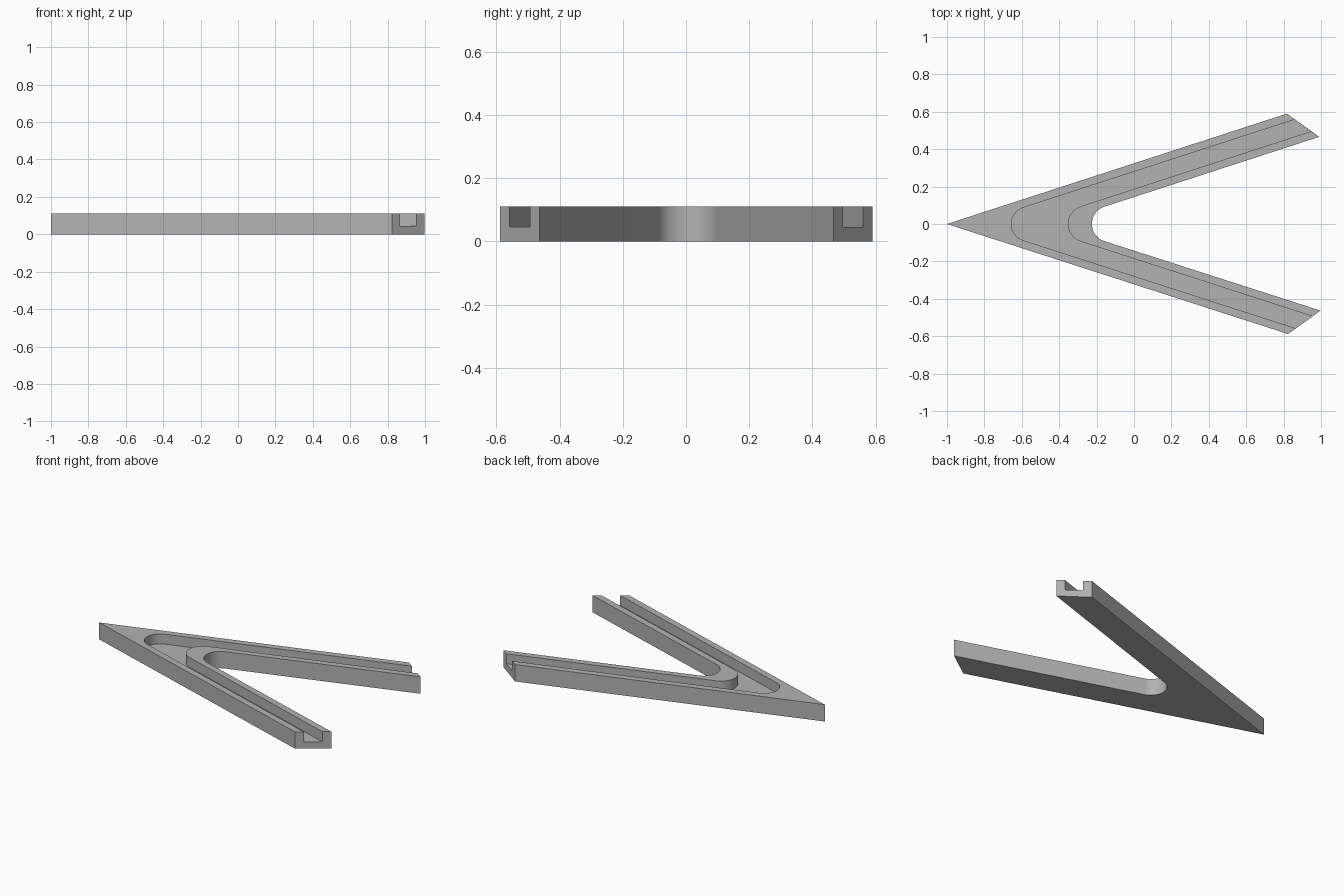
import bpy, bmesh
from math import sin, cos, pi, atan2, hypot

cube = bpy.data.objects.get("Cube")
if cube:
    bpy.data.objects.remove(cube)

TOP, FLOOR = 0.11, 0.045
STEPS = 16

grey = bpy.data.materials.new("mid grey")
grey.use_nodes = True
grey.diffuse_color = (0.45, 0.45, 0.45, 1)
grey.node_tree.nodes["Principled BSDF"].inputs["Base Color"].default_value = grey.diffuse_color


def half(corner, end, setback):
    """Points from the rounded (or sharp) corner on the x axis out to an arm end."""
    side = 1 if end[1] > 0 else -1
    a = atan2(abs(end[1]), end[0] - corner)
    points = []
    for i in range(STEPS + 1):
        t = i / STEPS
        if setback:
            r = setback * sin(a) / (1 - sin(a))
            turn = t * (pi / 2 - a)
            points.append((corner + r / sin(a) - r * cos(turn), side * r * sin(turn)))
        else:
            d = 0.6 * t
            points.append((corner + d * cos(a), side * d * sin(a)))
    return points + [end]


def contour(corner, left_end, right_end, setback):
    upper = half(corner, left_end, setback)
    lower = half(corner, right_end, setback)
    return lower[:0:-1] + upper


# Outer edge, the two groove walls and the inner edge
outer = contour(-1, (0.818, 0.59), (0.823, -0.588), 0)
groove_out = contour(-0.862, (0.861, 0.559), (0.866, -0.558), 0.207)
groove_in = contour(-0.575, (0.947, 0.496), (0.955, -0.494), 0.222)
inner = contour(-0.443, (0.99, 0.466), (0.997, -0.463), 0.218)

# Channel section, swept along the V
section = [(outer, 0), (outer, TOP), (groove_out, TOP), (groove_out, FLOOR),
           (groove_in, FLOOR), (groove_in, TOP), (inner, TOP), (inner, 0)]
bm = bmesh.new()
rings = [[bm.verts.new((*path[i], z)) for path, z in section] for i in range(len(outer))]
for a, b in zip(rings, rings[1:]):
    for k in range(len(section)):
        n = (k + 1) % len(section)
        bm.faces.new((a[k], a[n], b[n], b[k]))

# Cut ends of the arms
bm.faces.new(rings[0])
bm.faces.new(rings[-1][::-1])
bmesh.ops.recalc_face_normals(bm, faces=bm.faces)

mesh = bpy.data.meshes.new("grooved_v_channel")
bm.to_mesh(mesh)
bm.free()
mesh.materials.append(grey)
channel = bpy.data.objects.new("grooved_v_channel", mesh)
bpy.context.collection.objects.link(channel)
bpy.context.view_layer.objects.active = channel
channel.select_set(True)
bpy.ops.object.shade_smooth_by_angle(angle=pi / 6)
